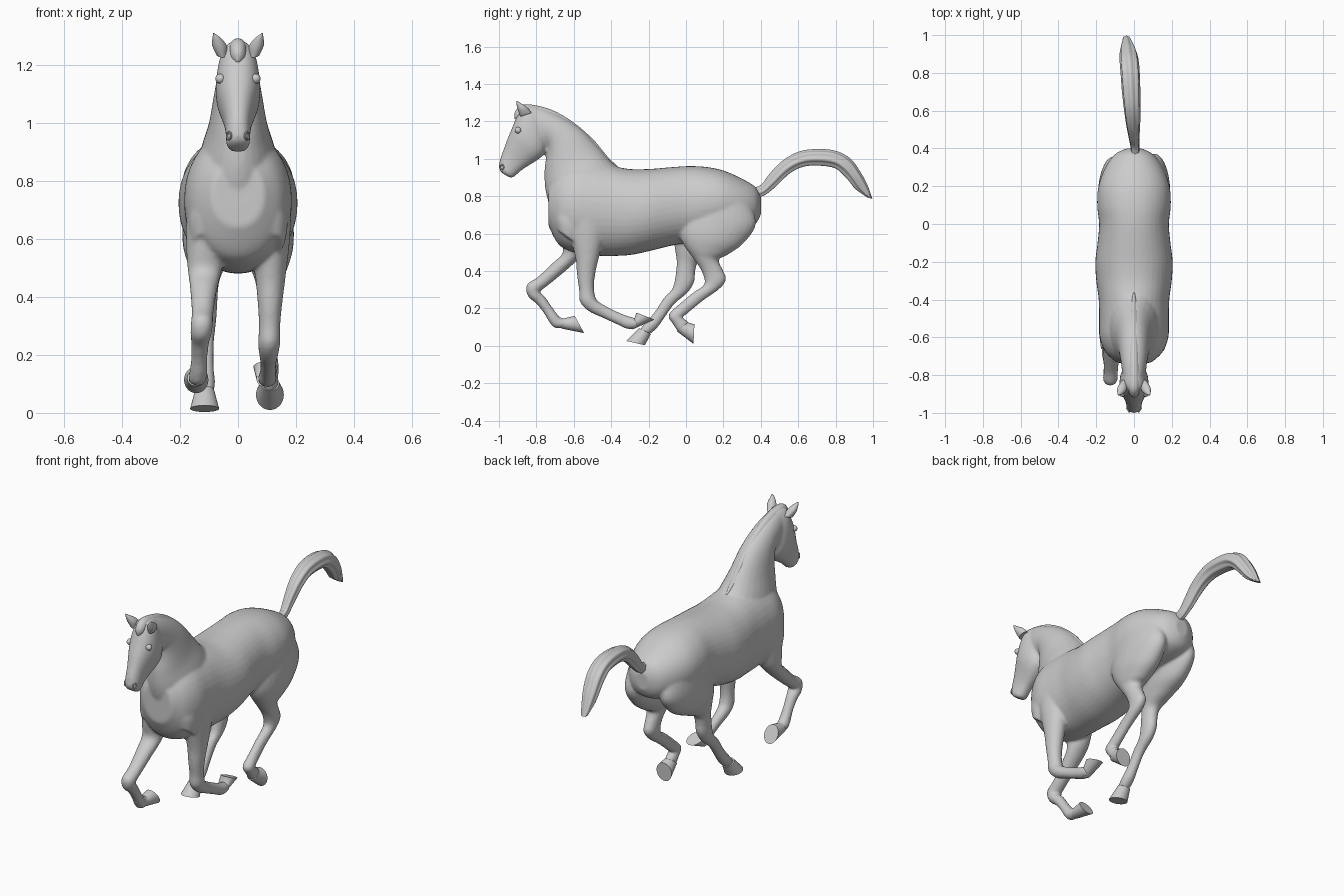
import bpy, bmesh, math
from mathutils import Vector


def spline(p0, p1, p2, p3, t):
    return [0.5 * (2 * b + (c - a) * t + (2 * a - 5 * b + 4 * c - d) * t * t
                   + (3 * b - a - 3 * c + d) * t ** 3)
            for a, b, c, d in zip(p0, p1, p2, p3)]


def loft(bm, rings, xa=0.0, xb=None, n=28, steps=5, power=1.0, groove=0.0):
    """Skin oval rings (y1, z1, y2, z2, half width); x drifts from xa to xb."""
    xb = xa if xb is None else xb
    last = len(rings) - 1
    loops = []
    for i in range(last):
        quad = [rings[max(0, min(last, i + k))] for k in (-1, 0, 1, 2)]
        for s in range(steps + (i == last - 1)):
            t = s / steps
            y1, z1, y2, z2, w = spline(*quad, t)
            x = xa + (xb - xa) * (i + t) / last
            mid = Vector((x, (y1 + y2) / 2, (z1 + z2) / 2))
            half = Vector((0, (y1 - y2) / 2, (z1 - z2) / 2))
            loop = []
            for k in range(n):
                a = 2 * math.pi * k / n
                c, d = math.cos(a), math.sin(a)
                g = 1 - groove * (0.5 - 0.5 * math.cos(7 * a))
                c = math.copysign(abs(c) ** power, c) * g
                d = math.copysign(abs(d) ** power, d) * g
                loop.append(bm.verts.new(mid + half * c + Vector((w * d, 0, 0))))
            loops.append(loop)
    for a, b in zip(loops, loops[1:]):
        for k in range(n):
            bm.faces.new((a[k], a[(k + 1) % n], b[(k + 1) % n], b[k]))
    bm.faces.new(loops[0])
    bm.faces.new(loops[-1])


def finish(bm, name, angle=50):
    bmesh.ops.recalc_face_normals(bm, faces=bm.faces)
    me = bpy.data.meshes.new(name)
    bm.to_mesh(me)
    bm.free()
    ob = bpy.data.objects.new(name, me)
    bpy.context.collection.objects.link(ob)
    bpy.ops.object.select_all(action='DESELECT')
    ob.select_set(True)
    bpy.context.view_layer.objects.active = ob
    bpy.ops.object.shade_smooth_by_angle(angle=math.radians(angle))
    return ob


def part(name, rings, *args, **kw):
    bm = bmesh.new()
    loft(bm, rings, *args, **kw)
    return finish(bm, name)


body = bmesh.new()

# Torso: rump to chest
torso = [(.40, .80, .70, .04), (.37, .85, .65, .10), (.30, .893, .62, .152),
         (.20, .937, .60, .188), (.10, .957, .57, .195), (0, .96, .55, .185),
         (-.1, .953, .53, .193), (-.2, .945, .505, .205), (-.3, .945, .485, .20),
         (-.4, .962, .48, .187), (-.5, .97, .483, .185), (-.6, .965, .50, .182),
         (-.68, .93, .54, .15), (-.735, .86, .64, .09)]
loft(body, [(y, t, y, b, w) for y, t, b, w in torso], n=40, power=.95)

# Neck: withers to poll (crest point, throat point, half width)
loft(body, [(-.33, .93, -.68, .60, .15), (-.40, .985, -.745, .80, .13),
            (-.46, 1.055, -.757, .92, .102), (-.56, 1.16, -.748, 1.01, .084),
            (-.68, 1.235, -.745, 1.06, .072), (-.78, 1.275, -.77, 1.07, .064),
            (-.84, 1.28, -.80, 1.10, .055)])

# Head: poll to muzzle
loft(body, [(-.80, 1.282, -.745, 1.14, .045), (-.87, 1.28, -.742, 1.09, .066),
            (-.905, 1.225, -.755, 1.03, .076), (-.93, 1.165, -.785, 1.0, .074),
            (-.955, 1.105, -.83, .97, .059), (-.975, 1.05, -.87, .945, .047),
            (-.993, 1.0, -.90, .92, .042), (-1.0, .95, -.925, .90, .039),
            (-.985, .925, -.945, .90, .022)], power=.88)

# Front leg, +x side: folded back under the chest
loft(body, [(-.64, .72, -.42, .72, .07), (-.62, .60, -.44, .58, .065),
            (-.59, .46, -.465, .475, .052), (-.583, .38, -.485, .385, .043),
            (-.572, .30, -.492, .31, .037), (-.567, .235, -.48, .25, .038),
            (-.52, .185, -.455, .228, .034), (-.44, .147, -.405, .20, .028),
            (-.36, .11, -.335, .168, .028), (-.315, .09, -.28, .15, .032),
            (-.265, .09, -.255, .145, .029)], .115, .10)

# Front leg, -x side: reaching forward
loft(body, [(-.68, .68, -.50, .62, .07), (-.665, .56, -.54, .51, .064),
            (-.66, .495, -.59, .45, .055), (-.71, .445, -.65, .395, .046),
            (-.79, .37, -.735, .325, .038), (-.852, .325, -.78, .29, .038),
            (-.845, .265, -.772, .28, .037), (-.80, .225, -.75, .257, .031),
            (-.76, .175, -.715, .205, .028), (-.73, .125, -.685, .165, .031),
            (-.70, .095, -.665, .148, .031), (-.64, .095, -.63, .145, .029)],
     -.11, -.142)

# Hind leg, +x side: hock tucked high
loft(body, [(.02, .80, .32, .80, .07), (-.03, .68, .375, .66, .085),
            (-.035, .60, .31, .55, .085), (-.01, .535, .22, .485, .068),
            (.04, .465, .175, .46, .05), (.08, .405, .20, .40, .039),
            (.10, .345, .215, .355, .036), (.085, .315, .18, .305, .032),
            (.038, .285, .087, .238, .028), (-.037, .222, .007, .172, .028),
            (-.094, .165, -.02, .15, .032), (-.07, .115, -.005, .142, .03),
            (-.04, .07, .018, .12, .03)], .105, .11)

# Hind leg, -x side: stretched under the belly
loft(body, [(.0, .80, .31, .80, .07), (-.06, .68, .36, .66, .085),
            (-.07, .60, .28, .55, .083), (-.06, .52, .16, .49, .062),
            (-.05, .45, .07, .45, .043), (-.055, .385, .05, .40, .038),
            (-.065, .33, .045, .345, .036), (-.08, .295, .01, .285, .032),
            (-.117, .258, -.063, .222, .028), (-.167, .182, -.118, .145, .028),
            (-.215, .125, -.155, .095, .033), (-.25, .085, -.195, .06, .031)],
     -.105, -.113)

# Shoulder and breast muscles
for s in (1, -1):
    loft(body, [(-.50, .92, -.42, .88, .05), (-.62, .84, -.47, .74, .07),
                (-.70, .72, -.54, .60, .075), (-.69, .62, -.58, .54, .055)],
         s * .08, s * .105)

# Fuse the body into one smooth skin
horse = finish(body, "horse_body", 180)
remesh = horse.modifiers.new("fuse", 'REMESH')
remesh.mode = 'VOXEL'
remesh.voxel_size = .008
remesh.use_smooth_shade = True
soft = horse.modifiers.new("soften", 'SMOOTH')
soft.factor = .5
soft.iterations = 7

# Hooves: coronet ring to sole ring
hooves = {
    "front_hoof_right": ([(-.285, .088, -.275, .148, .031), (-.168, .14, -.265, .177, .042)], .095),
    "front_hoof_left": ([(-.665, .092, -.65, .147, .031), (-.545, .068, -.595, .16, .042)], -.144),
    "hind_hoof_right": ([(-.048, .077, .01, .125, .033), (.04, .01, .045, .115, .048)], .11),
    "hind_hoof_left": ([(-.25, .094, -.188, .062, .033), (-.32, .026, -.22, .003, .05)], -.115)}
for name, (rings, x) in hooves.items():
    part(name, rings, x, steps=3)

# Tail: base, then hair with lengthwise grooves
part("tail", [(.34, .84, .36, .79, .02), (.40, .86, .415, .80, .024),
              (.445, .917, .475, .843, .03), (.51, .985, .555, .918, .039),
              (.60, 1.037, .625, .953, .045), (.70, 1.052, .70, .96, .05),
              (.80, 1.042, .79, .948, .052), (.88, 1.0, .84, .91, .052),
              (.935, .925, .88, .865, .047), (.972, .855, .905, .835, .036),
              (.997, .785, .97, .793, .02)], .01, -.04, n=56, groove=.13)

# Mane ridge and forelock
part("mane", [(-.36, .955, -.39, .92, .008), (-.42, 1.012, -.47, .97, .02),
              (-.50, 1.107, -.56, 1.05, .024), (-.61, 1.2, -.65, 1.14, .026),
              (-.72, 1.262, -.73, 1.19, .028), (-.82, 1.288, -.81, 1.22, .03),
              (-.88, 1.286, -.85, 1.22, .03), (-.915, 1.25, -.875, 1.2, .024),
              (-.917, 1.215, -.89, 1.19, .008)])

# Ears, eyes and nostrils, mirrored
for s, side in ((1, "right"), (-1, "left")):
    part("ear_" + side, [(-.885, 1.225, -.825, 1.245, .02), (-.898, 1.258, -.85, 1.275, .025),
                         (-.906, 1.29, -.88, 1.295, .014), (-.907, 1.308, -.902, 1.309, .002)],
         s * .054, s * .084, n=16)
    bm = bmesh.new()
    bmesh.ops.create_uvsphere(bm, u_segments=20, v_segments=12, radius=.017)
    bmesh.ops.translate(bm, verts=bm.verts, vec=(s * .061, -.898, 1.152))
    finish(bm, "eye_" + side)
    bpy.ops.mesh.primitive_torus_add(location=(s * .031, -.985, .955), major_radius=.012,
                                     minor_radius=.004, major_segments=20, minor_segments=8,
                                     rotation=(0, s * math.pi / 2, -s * .6))
    bpy.context.object.name = "nostril_" + side
    bpy.ops.object.shade_smooth_by_angle()
